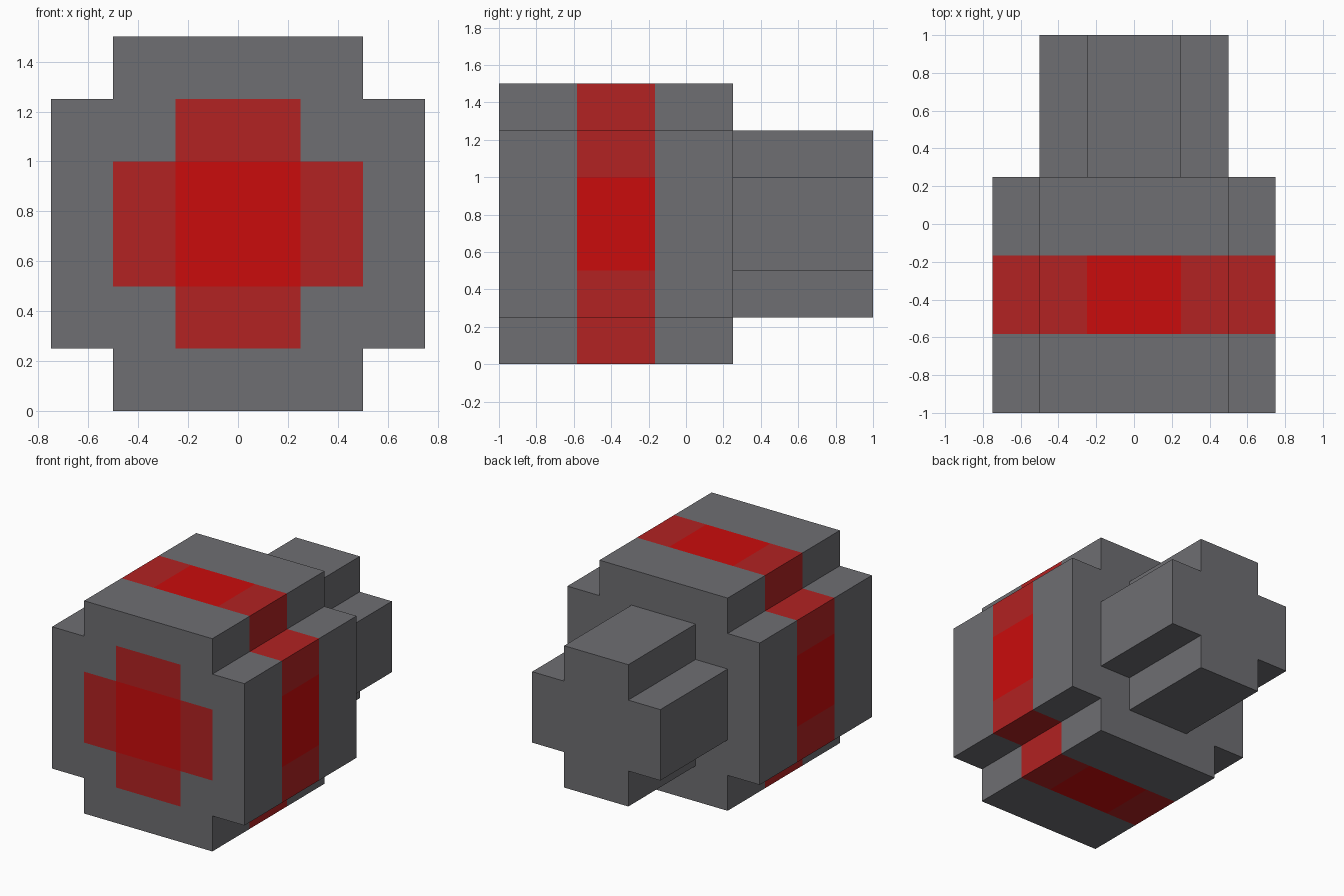
import bpy
import bmesh

if "Cube" in bpy.data.objects:
    bpy.data.objects.remove(bpy.data.objects["Cube"])

MID = 0.75                                # height of the long axis
BAND = (-1 + 1.25 / 3, -1 + 2.5 / 3)      # painted ring along y


def linear(c):
    c /= 255
    return c / 12.92 if c <= 0.04045 else ((c + 0.055) / 1.055) ** 2.4


def material(name, *rgb):
    m = bpy.data.materials.new(name)
    m.diffuse_color = (*[linear(c) for c in rgb], 1)
    m.use_nodes = True
    m.node_tree.nodes["Principled BSDF"].inputs["Base Color"].default_value = m.diffuse_color
    return m


MATS = [material("grey", 110, 110, 114),
        material("dark red", 178, 34, 34),
        material("bright red", 202, 12, 12)]


def plus_prism(name, grid, ys, rule):
    """Plus-shaped bar: grid cells without the four corners, swept through ys."""
    n = len(grid) - 1
    cells = {(i, j) for i in range(n) for j in range(n)
             if not (i in (0, n - 1) and j in (0, n - 1))}
    bm = bmesh.new()

    def quad(points):
        bm.faces.new([bm.verts.new((grid[i], y, MID + grid[j])) for i, j, y in points])

    for i, j in cells:
        ring = [(i, j), (i + 1, j), (i + 1, j + 1), (i, j + 1)]
        for y in (ys[0], ys[-1]):                       # end caps
            quad([(a, b, y) for a, b in ring])
        for k, (di, dj) in enumerate([(0, -1), (1, 0), (0, 1), (-1, 0)]):
            if (i + di, j + dj) in cells:
                continue
            p, q = ring[k], ring[(k + 1) % 4]
            for y0, y1 in zip(ys, ys[1:]):              # outer walls
                quad([(*p, y0), (*q, y0), (*q, y1), (*p, y1)])
    bmesh.ops.remove_doubles(bm, verts=bm.verts, dist=1e-4)
    bmesh.ops.recalc_face_normals(bm, faces=bm.faces)
    for f in bm.faces:
        f.material_index = rule(f.calc_center_median())
    me = bpy.data.meshes.new(name)
    bm.to_mesh(me)
    bm.free()
    for m in MATS:
        me.materials.append(m)
    ob = bpy.data.objects.new(name, me)
    bpy.context.collection.objects.link(ob)


def head_colour(c):
    x, z = abs(c.x), abs(c.z - MID)
    if c.y < -0.99:                       # cross on the front
        if max(x, z) < 0.25:
            return 2
        return 1 if min(x, z) < 0.25 and max(x, z) < 0.5 else 0
    if BAND[0] < c.y < BAND[1]:           # ring around the sides
        return 2 if min(x, z) < 0.25 else 1
    return 0


# Wide head with painted cross and ring
plus_prism("head", [-0.75, -0.5, -0.25, 0.25, 0.5, 0.75],
           [-1, *BAND, 0.25], head_colour)
# Narrower rear shaft
plus_prism("shaft", [-0.5, -0.25, 0.25, 0.5], [0.25, 1], lambda c: 0)
